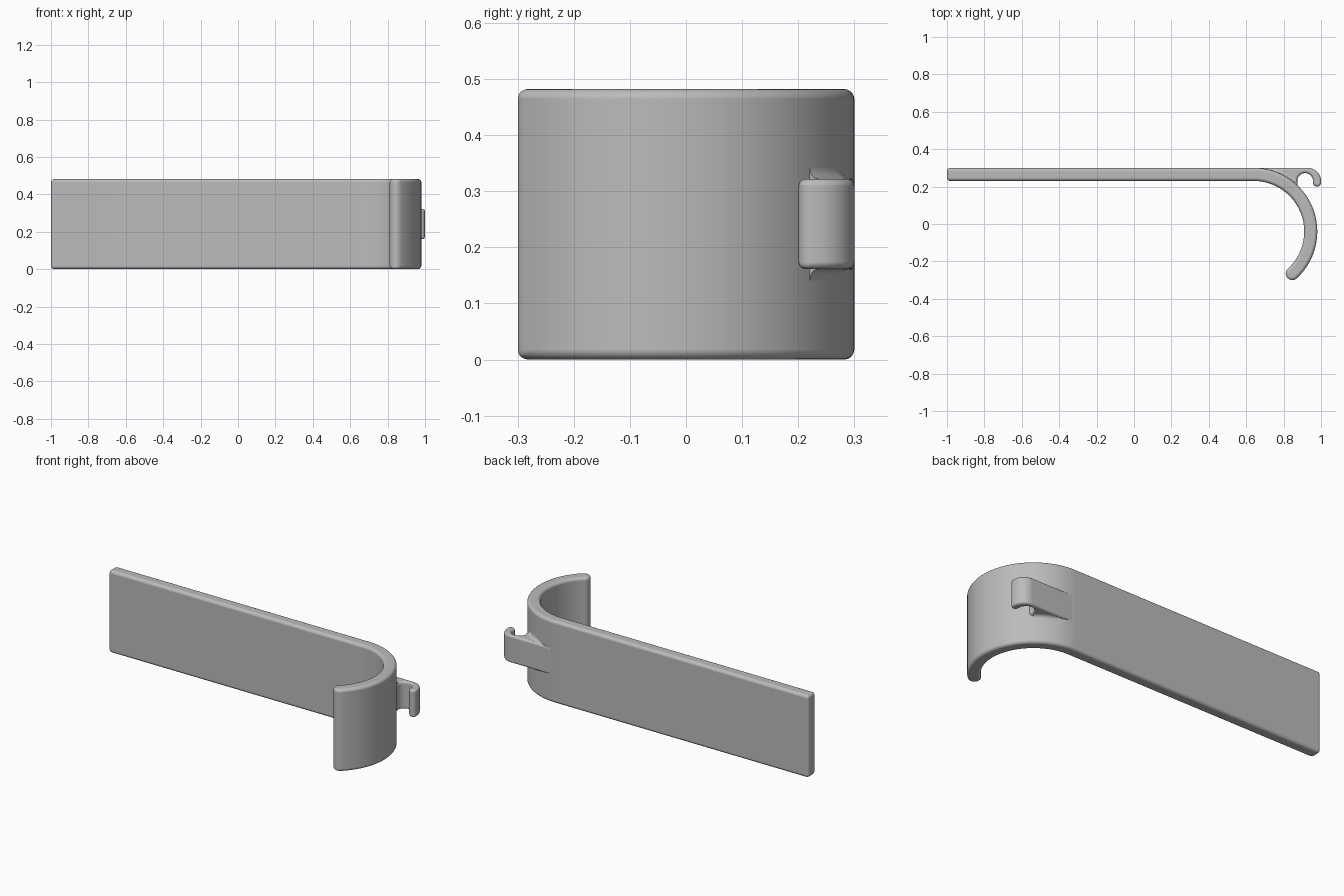
import bpy, bmesh
from math import sin, cos, radians

cube = bpy.data.objects.get("Cube")
if cube:
    bpy.data.objects.remove(cube, do_unlink=True)

grey = bpy.data.materials.new("plain_grey")
grey.use_nodes = True
grey.diffuse_color = (0.5, 0.5, 0.5, 1)
grey.node_tree.nodes["Principled BSDF"].inputs["Base Color"].default_value = (0.5, 0.5, 0.5, 1)

HEIGHT = 0.482
CX, CY = 0.64, -0.04          # centre of the curl
R_OUT, R_IN = 0.34, 0.27
END = -47.5                   # angle where the curl stops
HOOK_Z = (0.161, 0.322)


def arc(cx, cy, r, start, end, steps):
    angles = [radians(start + (end - start) * i / steps) for i in range(steps + 1)]
    return [(cx + r * cos(a), cy + r * sin(a)) for a in angles]


def finish(name, bm):
    bmesh.ops.recalc_face_normals(bm, faces=bm.faces[:])
    for f in bm.faces:
        f.smooth = True
    mesh = bpy.data.meshes.new(name)
    bm.to_mesh(mesh)
    bm.free()
    mesh.materials.append(grey)
    obj = bpy.data.objects.new(name, mesh)
    bpy.context.collection.objects.link(obj)
    return obj


def extrude_profile(name, points, z0, z1, bevel):
    bm = bmesh.new()
    face = bm.faces.new([bm.verts.new((x, y, z0)) for x, y in points])
    top = bmesh.ops.extrude_face_region(bm, geom=[face])["geom"]
    verts = [v for v in top if isinstance(v, bmesh.types.BMVert)]
    bmesh.ops.translate(bm, verts=verts, vec=(0, 0, z1 - z0))
    obj = finish(name, bm)
    mod = obj.modifiers.new("rounded_edges", "BEVEL")
    mod.width = bevel
    mod.segments = 5
    mod.limit_method = "ANGLE"
    mod.angle_limit = radians(40)
    mod.use_clamp_overlap = False
    mod.harden_normals = True
    return obj


# Long flat strip that curls round at one end
mid = (R_OUT + R_IN) / 2
tip_x, tip_y = CX + mid * cos(radians(END)), CY + mid * sin(radians(END))
band = [(-1, CY + R_OUT)]
band += arc(CX, CY, R_OUT, 90, END, 56)
band += arc(tip_x, tip_y, (R_OUT - R_IN) / 2, END, END - 180, 14)[1:-1]
band += arc(CX, CY, R_IN, END, 90, 56)
band += [(-1, CY + R_IN)]
extrude_profile("curled_strip", band, 0, HEIGHT, 0.018)

# Small hook leaving the back of the curl
hook = [(0.66, 0.30)]
hook += arc(0.93, 0.23, 0.07, 90, 0, 16)
hook += arc(0.9785, 0.222, 0.0215, 0, -180, 12)
hook += arc(0.915, 0.23, 0.042, 0, 200, 24)
hook += [(0.86, 0.17), (0.75, 0.24), (0.66, 0.26)]
extrude_profile("small_hook", hook, *HOOK_Z, 0.013)


# Concave blends between the hook sides and the curl
def blend(name, z, side):
    bm = bmesh.new()
    rings = []
    for i in range(21):
        a = radians(80 - 30 * i / 20)
        rise = R_OUT / sin(a) - R_OUT
        r = min(0.02, max(0.002, 0.8 * (rise - 0.008)))
        section = [(R_OUT - 0.01, -0.01), (R_OUT - 0.01, r)]
        for k in range(7):
            t = radians(15 * k)
            section.append((R_OUT + r - r * cos(t), r - r * sin(t)))
        section.append((R_OUT + r, -0.01))
        rings.append([bm.verts.new((CX + d * cos(a), CY + d * sin(a), z + side * h))
                      for d, h in section])
    n = len(rings[0])
    for a, b in zip(rings, rings[1:]):
        for k in range(n):
            bm.faces.new((a[k], a[(k + 1) % n], b[(k + 1) % n], b[k]))
    bm.faces.new(rings[0])
    bm.faces.new(rings[-1])
    obj = finish(name, bm)
    bpy.ops.object.select_all(action="DESELECT")
    obj.select_set(True)
    bpy.context.view_layer.objects.active = obj
    bpy.ops.object.shade_smooth_by_angle(angle=radians(35))


blend("lower_hook_blend", HOOK_Z[0], -1)
blend("upper_hook_blend", HOOK_Z[1], 1)
